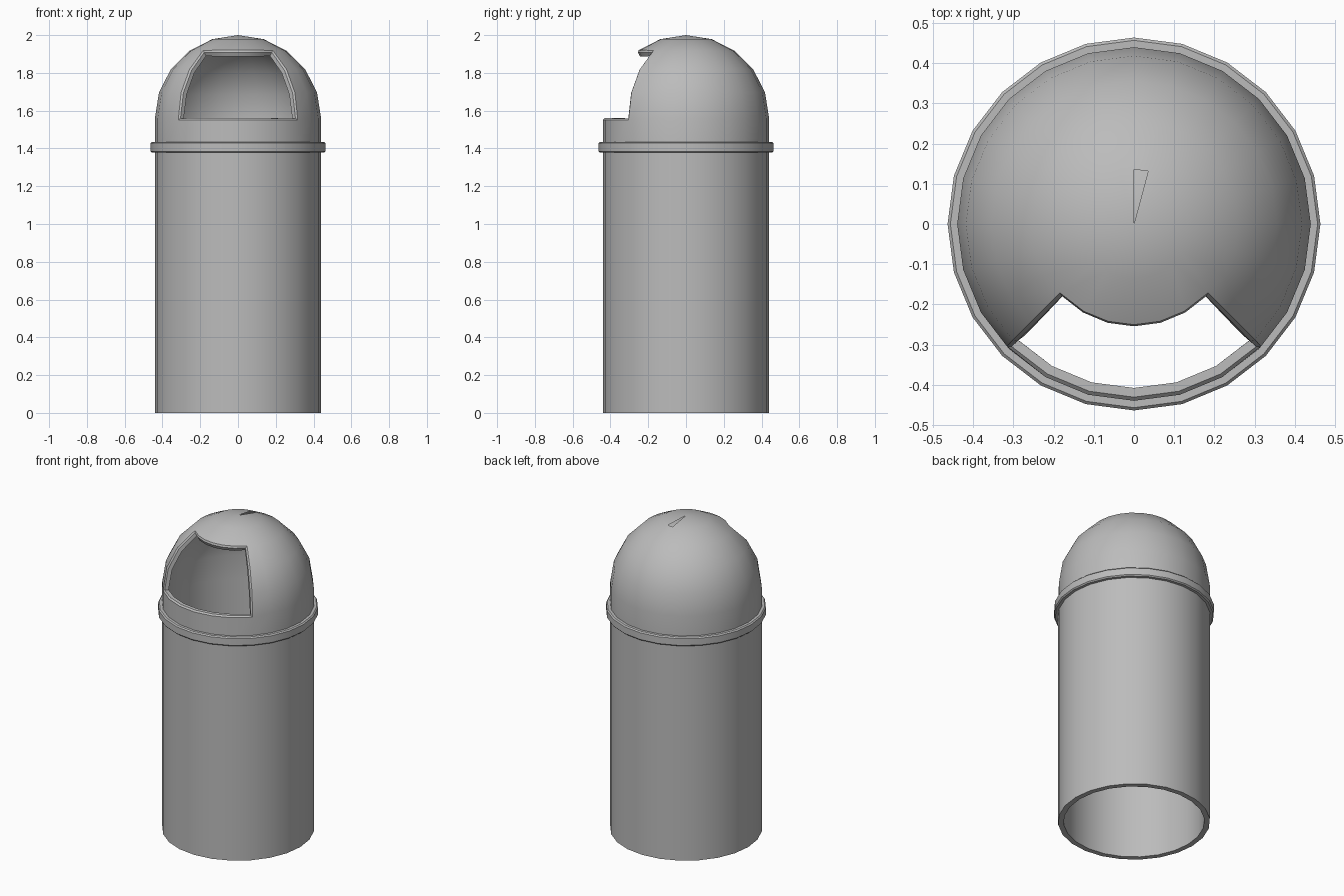
import bpy, bmesh
from math import sin, cos, radians, pi

cube = bpy.data.objects.get("Cube")
if cube:
    bpy.data.objects.remove(cube, do_unlink=True)

SEGMENTS = 24
RADIUS = 0.44
WALL = 0.032
DOME_Z = 1.56
SEAM_Z = 1.405

metal = bpy.data.materials.new("grey_metal")
metal.use_nodes = True
GREY = (0.5, 0.5, 0.5, 1)
metal.diffuse_color = GREY
metal.node_tree.nodes["Principled BSDF"].inputs["Base Color"].default_value = GREY


def lathe(name, profile, closed=False, skip=lambda row, seg: False):
    """Revolve (radius, z) points about z; a zero radius becomes a pole."""
    bm = bmesh.new()
    rings = []
    for r, z in profile:
        if r == 0:
            rings.append([bm.verts.new((0, 0, z))] * SEGMENTS)
        else:
            rings.append([bm.verts.new((r * cos(2 * pi * i / SEGMENTS),
                                        r * sin(2 * pi * i / SEGMENTS), z))
                          for i in range(SEGMENTS)])
    for row in range(len(rings) if closed else len(rings) - 1):
        low, high = rings[row], rings[(row + 1) % len(rings)]
        for i in range(SEGMENTS):
            if skip(row, i):
                continue
            j = (i + 1) % SEGMENTS
            corners = [low[i], low[j], high[j], high[i]]
            bm.faces.new(list(dict.fromkeys(corners)))
    mesh = bpy.data.meshes.new(name)
    bm.to_mesh(mesh)
    bm.free()
    mesh.materials.append(metal)
    obj = bpy.data.objects.new(name, mesh)
    bpy.context.collection.objects.link(obj)
    return obj


def select_only(obj):
    bpy.ops.object.select_all(action='DESELECT')
    obj.select_set(True)
    bpy.context.view_layer.objects.active = obj


def thicken(obj):
    mod = obj.modifiers.new("wall", 'SOLIDIFY')
    mod.thickness = WALL
    mod.offset = -1
    select_only(obj)
    bpy.ops.object.modifier_apply(modifier=mod.name)


# Open-ended body tube
body = lathe("body_tube", [(RADIUS, 0), (RADIUS, SEAM_Z)])
thicken(body)

# Domed hood, with a quarter of the front left open
dome = [(RADIUS * cos(radians(a)), DOME_Z + RADIUS * sin(radians(a)))
        for a in range(0, 90, 18)]
hood = lathe("domed_hood", [(RADIUS, SEAM_Z)] + dome + [(0, 2)],
             skip=lambda row, seg: 1 <= row <= 3 and 15 <= seg < 21)
thicken(hood)

# Bevel the outer border of the opening and cut the wedge in the crown
bm = bmesh.new()
bm.from_mesh(hood.data)
border = [e for e in bm.edges
          if len(e.link_faces) == 2 and e.calc_face_angle() > 1
          and all(v.co.z > 1.5 and (v.co.x ** 2 + v.co.y ** 2
                  + (v.co.z - DOME_Z) ** 2) ** 0.5 > 0.43 for v in e.verts)]
bmesh.ops.bevel(bm, geom=border, offset=0.009, segments=1, affect='EDGES')
wedge = []
for f in bm.faces:
    c = f.calc_center_median()
    if len(f.verts) == 3 and c.z > 1.975 and 0 < c.x < c.y * 0.25:
        wedge.append(f)
bmesh.ops.delete(bm, geom=wedge, context='FACES')
bm.to_mesh(hood.data)
bm.free()

# Collar around the seam, with softened outer corners
collar = lathe("collar", [(0.43, 1.378), (0.457, 1.378), (0.464, 1.385),
                          (0.464, 1.428), (0.457, 1.435), (0.43, 1.435)],
               closed=True)

for part in (body, hood, collar):
    select_only(part)
    bpy.ops.object.shade_smooth_by_angle(angle=radians(30))
